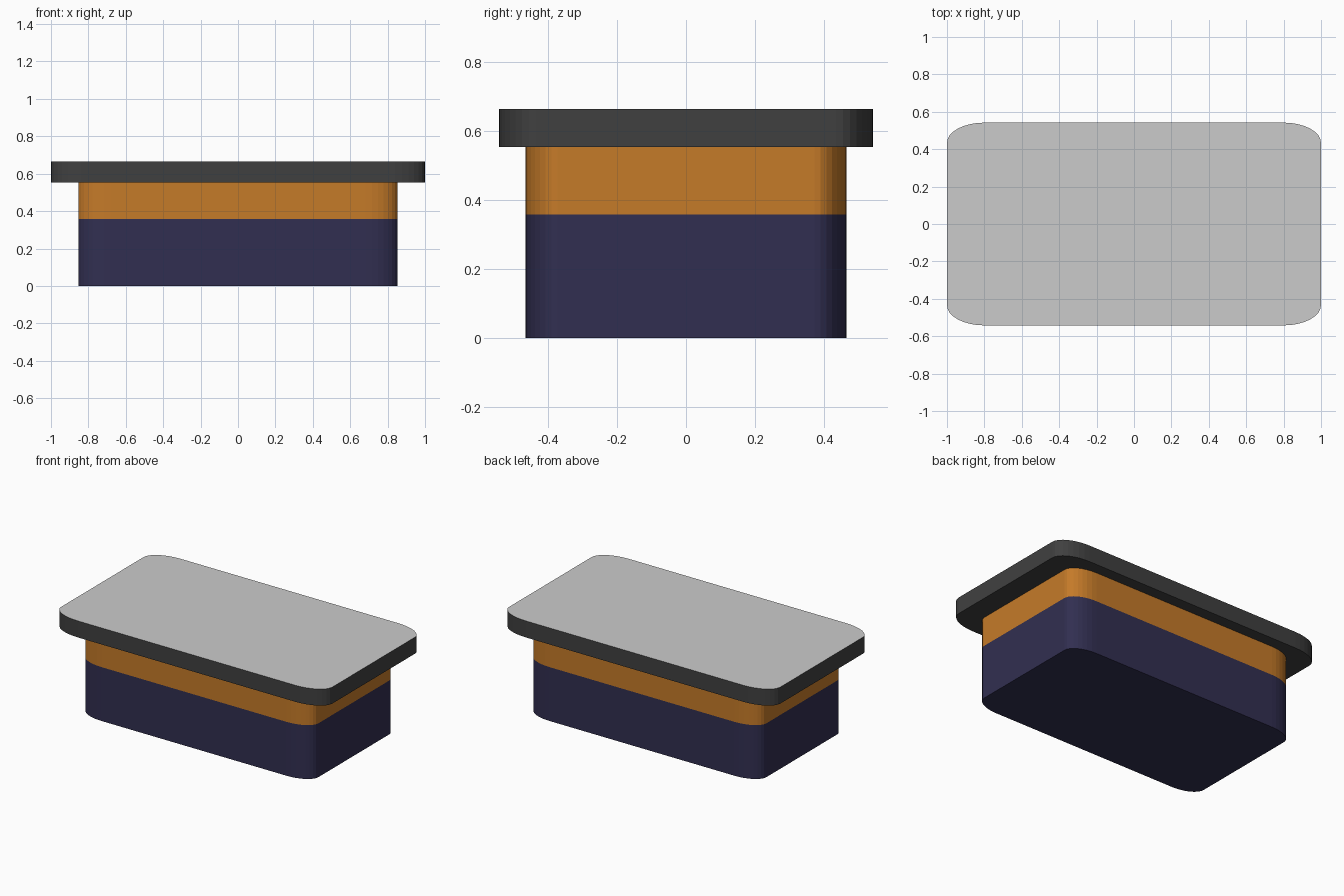
import bpy, bmesh, math

if "Cube" in bpy.data.objects:
    bpy.data.objects.remove(bpy.data.objects["Cube"])


def material(name, r, g, b):
    m = bpy.data.materials.new(name)
    m.diffuse_color = (r, g, b, 1)
    m.use_nodes = True
    m.node_tree.nodes["Principled BSDF"].inputs["Base Color"].default_value = m.diffuse_color
    return m


def rounded_slab(name, hx, hy, rx, ry, z0, z1, mats, segments=8):
    """Extruded rectangle with elliptical corners; the last material goes on top."""
    bm = bmesh.new()
    verts = []
    for q, (sx, sy) in enumerate([(1, 1), (-1, 1), (-1, -1), (1, -1)]):
        for i in range(segments + 1):
            a = math.pi / 2 * (q + i / segments)
            verts.append(bm.verts.new((sx * (hx - rx) + rx * math.cos(a),
                                       sy * (hy - ry) + ry * math.sin(a), z0)))
    base = bm.faces.new(verts)
    ext = bmesh.ops.extrude_face_region(bm, geom=[base], use_keep_orig=True)
    top_verts = [v for v in ext["geom"] if isinstance(v, bmesh.types.BMVert)]
    bmesh.ops.translate(bm, verts=top_verts, vec=(0, 0, z1 - z0))
    bmesh.ops.recalc_face_normals(bm, faces=bm.faces[:])
    for f in bm.faces:
        f.material_index = len(mats) - 1 if f.normal.z > 0.5 else 0
    mesh = bpy.data.meshes.new(name)
    bm.to_mesh(mesh)
    bm.free()
    for m in mats:
        mesh.materials.append(m)
    ob = bpy.data.objects.new(name, mesh)
    bpy.context.collection.objects.link(ob)
    return ob


navy = material("navy", 0.031, 0.028, 0.082)
orange = material("orange", 0.56, 0.197, 0.022)
dark = material("dark_grey", 0.051, 0.051, 0.051)
light = material("light_grey", 0.587, 0.587, 0.587)

# Lower body, coloured band and overhanging lid with a light top face
rounded_slab("lower_body", 0.853, 0.465, 0.17, 0.093, 0.0, 0.359, [navy])
rounded_slab("upper_band", 0.853, 0.465, 0.17, 0.093, 0.359, 0.554, [orange])
rounded_slab("lid", 1.0, 0.542, 0.20, 0.108, 0.554, 0.664, [dark, light])
